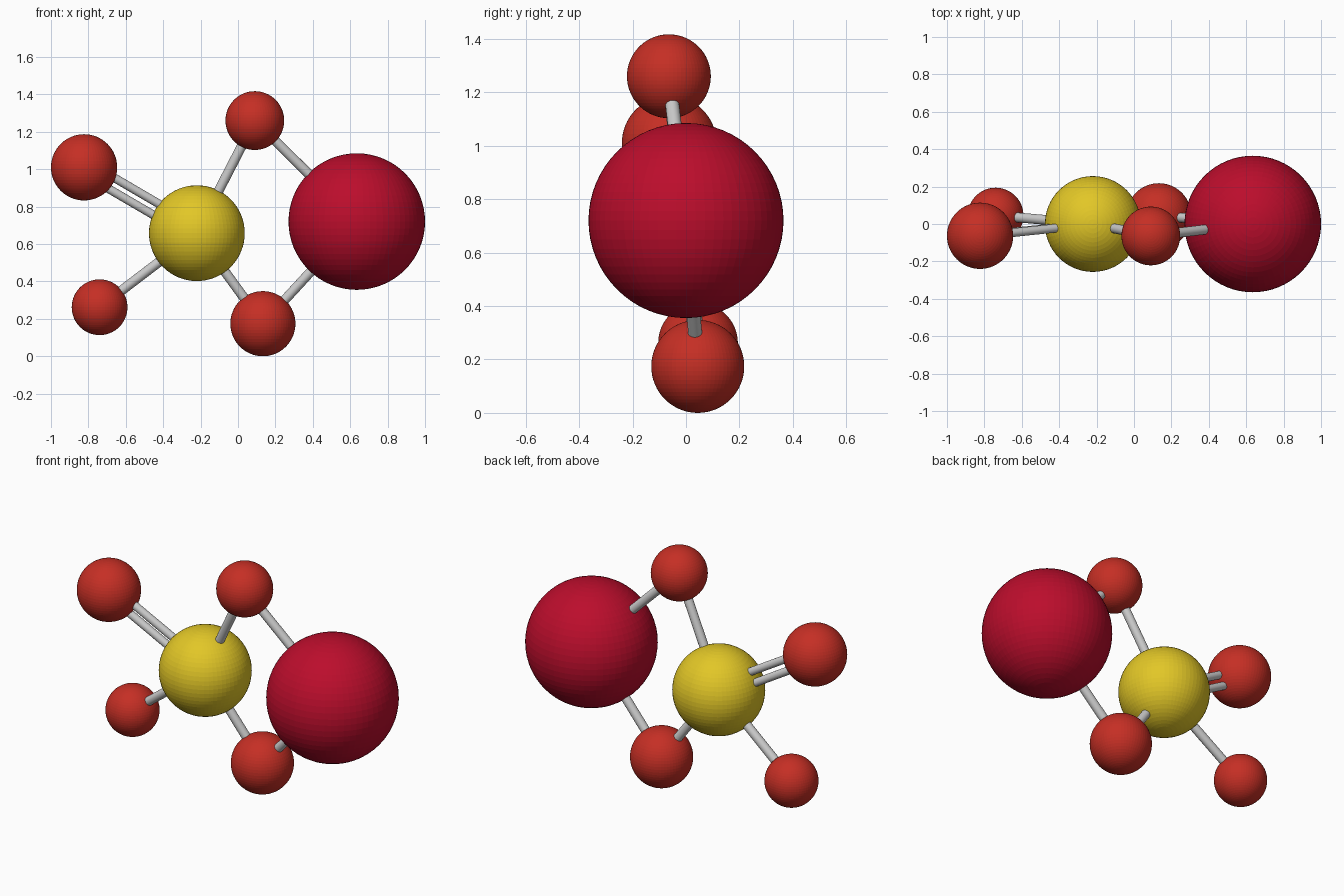
import bpy
from mathutils import Vector

if "Cube" in bpy.data.objects:
    bpy.data.objects.remove(bpy.data.objects["Cube"])


def material(name, rgb):
    m = bpy.data.materials.new(name)
    m.diffuse_color = (*rgb, 1)
    m.use_nodes = True
    m.node_tree.nodes["Principled BSDF"].inputs["Base Color"].default_value = m.diffuse_color
    return m


RED = material("oxygen_red", (0.56, 0.028, 0.018))
YELLOW = material("sulfur_yellow", (0.76, 0.57, 0.02))
CRIMSON = material("metal_crimson", (0.50, 0.004, 0.025))

# name: (centre, radius, material)
ATOMS = {
    "sulfur_atom": ((-0.22, 0.0, 0.658), 0.256, YELLOW),
    "metal_atom": ((0.635, 0.0, 0.72), 0.365, CRIMSON),
    "double_bonded_oxygen": ((-0.823, -0.063, 1.01), 0.177, RED),
    "end_oxygen": ((-0.74, 0.045, 0.262), 0.149, RED),
    "upper_bridge_oxygen": ((0.09, -0.064, 1.26), 0.157, RED),
    "lower_bridge_oxygen": ((0.133, 0.044, 0.174), 0.174, RED),
}


# Atoms: finely faceted spheres
for name, (centre, radius, mat) in ATOMS.items():
    bpy.ops.mesh.primitive_uv_sphere_add(segments=64, ring_count=32,
                                         radius=radius, location=centre)
    ob = bpy.context.object
    ob.name = name
    ob.data.materials.append(mat)


def bond(name, a, b, radius=0.026, shift=0.0):
    """Rod between two atom centres, shifted sideways in the front plane."""
    p, q = Vector(ATOMS[a][0]), Vector(ATOMS[b][0])
    d = q - p
    side = d.cross(Vector((0, 1, 0))).normalized() * shift
    bpy.ops.mesh.primitive_cylinder_add(vertices=24, radius=radius, depth=d.length,
                                        location=(p + q) / 2 + side)
    ob = bpy.context.object
    ob.name = name
    ob.rotation_euler = d.to_track_quat('Z', 'Y').to_euler()
    bpy.ops.object.shade_smooth_by_angle()


# Single bonds
bond("end_bond", "sulfur_atom", "end_oxygen")
for part in ("upper", "lower"):
    oxygen = part + "_bridge_oxygen"
    bond(part + "_inner_bond", "sulfur_atom", oxygen)
    bond(part + "_outer_bond", oxygen, "metal_atom")

# Double bond: two parallel rods
for label, s in (("a", 0.033), ("b", -0.033)):
    bond("double_bond_" + label, "sulfur_atom", "double_bonded_oxygen", 0.023, s)
